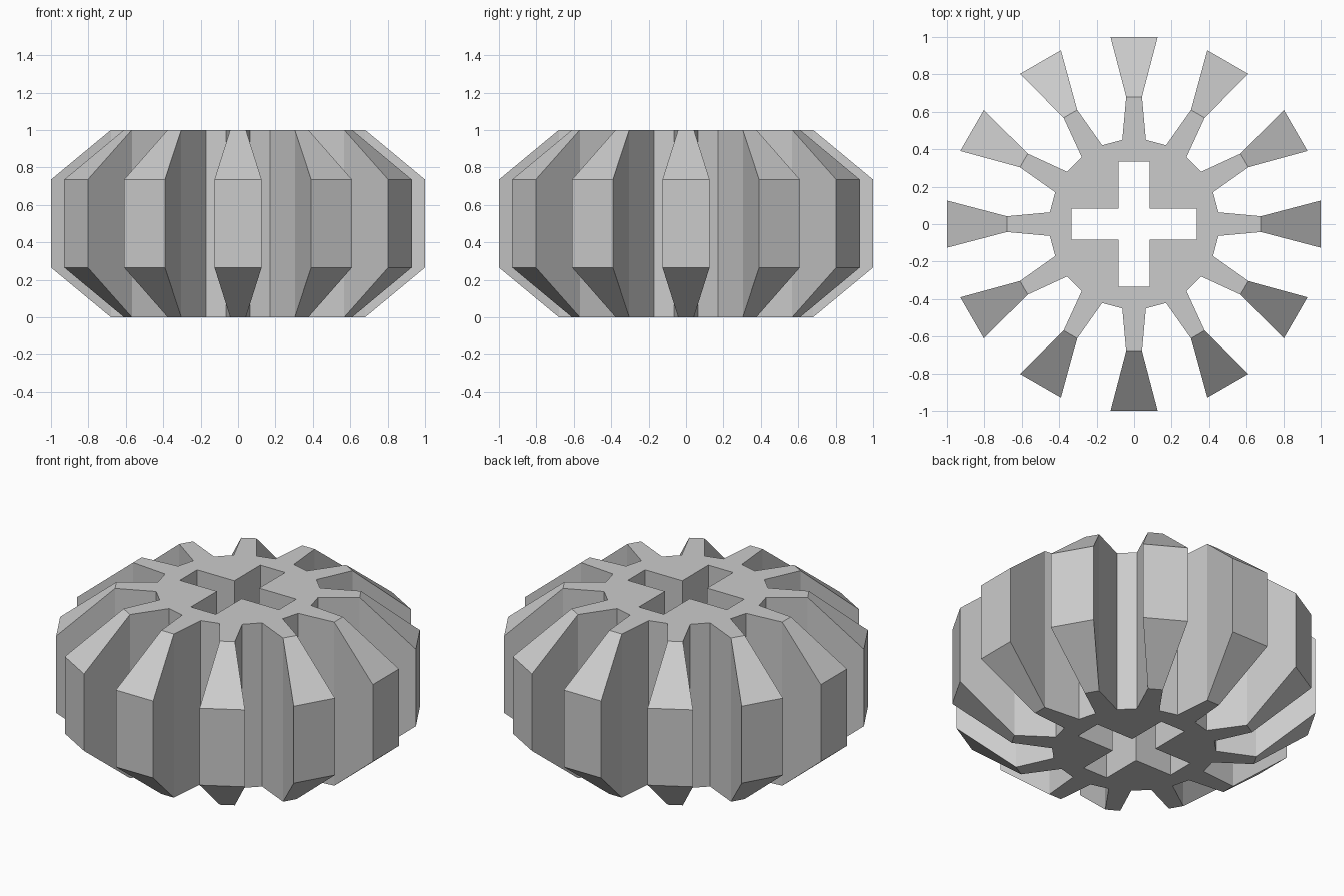
import bpy, bmesh
from math import cos, sin, pi

if "Cube" in bpy.data.objects:
    bpy.data.objects.remove(bpy.data.objects["Cube"])

TEETH = 12
Z_LOW, Z_HIGH = 0.265, 0.735
ROOT = (0.45, 0.063)   # radius, half width
NECK = (0.68, 0.042)
TIP = (1.0, 0.126)

bm = bmesh.new()


def pt(angle, radius, offset, z):
    x = radius * cos(angle) - offset * sin(angle)
    y = radius * sin(angle) + offset * cos(angle)
    return bm.verts.new((x, y, z))


def column(angle, spec, side, z0, z1):
    return [pt(angle, spec[0], side * spec[1], z) for z in (z0, z1)]


def wall(a, b):
    return bm.faces.new((a[0], b[0], b[1], a[1]))


# flared teeth with sloped ends, joined by gullet walls
outline = []
for i in range(TEETH):
    a = 2 * pi * i / TEETH
    r0, r1 = (column(a, ROOT, s, 0, 1) for s in (-1, 1))
    n0, n1 = (column(a, NECK, s, 0, 1) for s in (-1, 1))
    t0, t1 = (column(a, TIP, s, Z_LOW, Z_HIGH) for s in (-1, 1))
    for p, q in ((r0, n0), (n0, t0), (t0, t1), (t1, n1), (n1, r1)):
        wall(p, q)
    bm.faces.new((n0[0], n1[0], t1[0], t0[0]))
    bm.faces.new((n0[1], t0[1], t1[1], n1[1]))
    outline += [r0, n0, n1, r1]
for i in range(TEETH):
    wall(outline[4 * i + 3], outline[(4 * i + 4) % len(outline)])

# cross-shaped through hole
L, W = 0.335, 0.084
cross = []
for i in range(4):
    a = i * pi / 2
    for r, o in ((L, -W), (L, W), (W, W)):
        cross.append([pt(a, r, o, z) for z in (0, 1)])
for i in range(len(cross)):
    wall(cross[(i + 1) % len(cross)], cross[i])


# flat top and bottom caps around the hole
def get_edge(u, v):
    return bm.edges.get((u, v)) or bm.edges.new((u, v))


for k in (0, 1):
    edges = []
    for loop in (outline, cross):
        for i in range(len(loop)):
            edges.append(get_edge(loop[i][k], loop[(i + 1) % len(loop)][k]))
    bmesh.ops.triangle_fill(bm, edges=edges, use_beauty=True,
                            normal=(0, 0, 1 if k else -1))

bmesh.ops.recalc_face_normals(bm, faces=bm.faces[:])
mesh = bpy.data.meshes.new("toothed_wheel")
bm.to_mesh(mesh)
bm.free()
bpy.context.collection.objects.link(bpy.data.objects.new("toothed_wheel", mesh))
